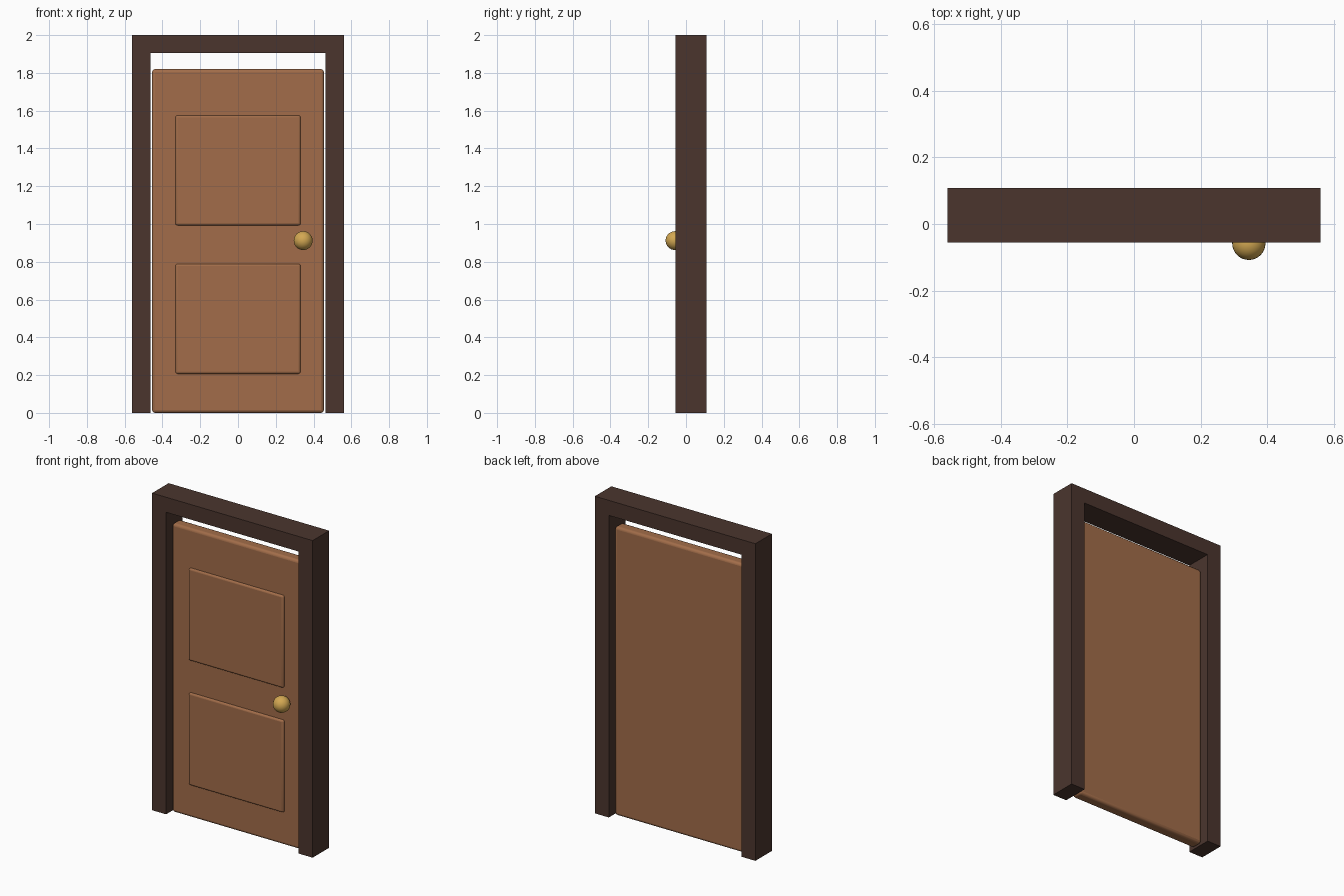
import bpy
import bmesh
from mathutils import Vector

default = bpy.data.objects.get("Cube")
if default:
    bpy.data.objects.remove(default, do_unlink=True)


def material(name, color, roughness=0.6):
    mat = bpy.data.materials.new(name)
    mat.use_nodes = True
    mat.diffuse_color = (*color, 1)
    shader = mat.node_tree.nodes["Principled BSDF"]
    shader.inputs["Base Color"].default_value = (*color, 1)
    shader.inputs["Roughness"].default_value = roughness
    return mat


def add_object(name, bm, mat):
    bmesh.ops.recalc_face_normals(bm, faces=bm.faces)
    mesh = bpy.data.meshes.new(name)
    bm.to_mesh(mesh)
    bm.free()
    mesh.materials.append(mat)
    obj = bpy.data.objects.new(name, mesh)
    bpy.context.collection.objects.link(obj)
    return obj


def smooth(obj, angle):
    bpy.ops.object.select_all(action="DESELECT")
    obj.select_set(True)
    bpy.context.view_layer.objects.active = obj
    bpy.ops.object.shade_smooth_by_angle(angle=angle)


def rounded_box(name, low, high, radius, mat):
    low, high = Vector(low), Vector(high)
    bm = bmesh.new()
    bmesh.ops.create_cube(bm, size=1)
    bmesh.ops.scale(bm, vec=high - low, verts=bm.verts)
    bmesh.ops.translate(bm, vec=(low + high) / 2, verts=bm.verts)
    obj = add_object(name, bm, mat)
    bevel = obj.modifiers.new("rounded_edges", "BEVEL")
    bevel.width = radius
    bevel.segments = 3
    smooth(obj, 0.6)
    return obj


dark_wood = material("dark wood", (0.07, 0.036, 0.027))
warm_wood = material("warm wood", (0.36, 0.152, 0.067))
brass = material("brass", (0.65, 0.39, 0.085), 0.35)

# Frame: one arch-shaped profile extruded through its depth
outer, inner, top, head = 0.56, 0.463, 2.0, 1.905
frame_front, frame_back = -0.056, 0.108
right_half = [(inner, head), (inner, 0), (outer, 0), (outer, top)]
left_half = [(-x, z) for x, z in reversed(right_half)]
bm = bmesh.new()
profile = bm.faces.new([bm.verts.new((x, frame_front, z))
                        for x, z in right_half + left_half])
extruded = bmesh.ops.extrude_face_region(bm, geom=[profile], use_keep_orig=True)
moved = [v for v in extruded["geom"] if isinstance(v, bmesh.types.BMVert)]
bmesh.ops.translate(bm, vec=(0, frame_back - frame_front, 0), verts=moved)
add_object("door_frame", bm, dark_wood)

# Door leaf
door_front = -0.01
rounded_box("door_leaf", (-0.455, door_front, 0), (0.455, 0.063, 1.82),
            0.016, warm_wood)

# Raised panels on the front
for name, bottom in (("lower_panel", 0.207), ("upper_panel", 0.993)):
    rounded_box(name, (-0.331, door_front - 0.013, bottom),
                (0.331, door_front + 0.015, bottom + 0.582), 0.011, warm_wood)

# Round knob resting on the door face
bm = bmesh.new()
bmesh.ops.create_uvsphere(bm, u_segments=32, v_segments=16, radius=0.05)
bmesh.ops.translate(bm, vec=(0.345, -0.058, 0.912), verts=bm.verts)
smooth(add_object("door_knob", bm, brass), 1.0)
